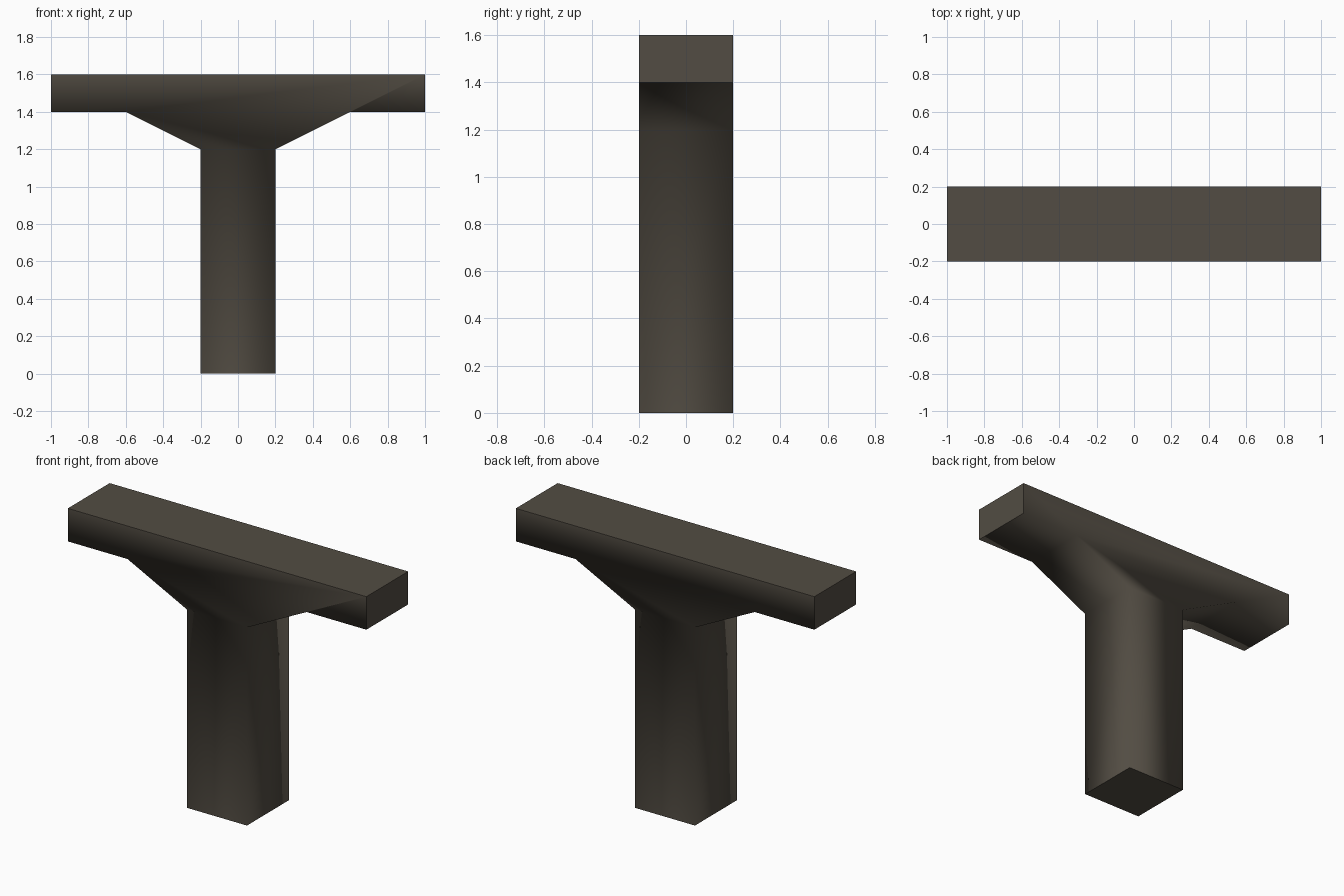
import bpy, bmesh

if "Cube" in bpy.data.objects:
    bpy.data.objects.remove(bpy.data.objects["Cube"])

# Dark concrete
mat = bpy.data.materials.new("dark_concrete")
mat.diffuse_color = (0.085, 0.073, 0.056, 1)
mat.use_nodes = True
mat.node_tree.nodes["Principled BSDF"].inputs["Base Color"].default_value = mat.diffuse_color

# Half outline of the pier (x, z), mirrored to make the full T
half = [(0.2, 0), (0.2, 1.2), (0.6, 1.4), (1, 1.4), (1, 1.6)]
outline = half + [(-x, z) for x, z in reversed(half)]

bm = bmesh.new()
front = bm.faces.new([bm.verts.new((x, -0.2, z)) for x, z in outline])
ext = bmesh.ops.extrude_face_region(bm, geom=[front], use_keep_orig=True)
moved = [g for g in ext["geom"] if isinstance(g, bmesh.types.BMVert)]
bmesh.ops.translate(bm, verts=moved, vec=(0, 0.4, 0))
bmesh.ops.recalc_face_normals(bm, faces=bm.faces)

# Soft shading around the column and haunches; crisp top, foot and arm ends
for f in bm.faces:
    f.smooth = True
for f in bm.faces:
    c = f.calc_center_median()
    if abs(f.normal.z) > 0.99 and (c.z > 1.5 or c.z < 0.1) or abs(c.x) > 0.95:
        for e in f.edges:
            e.smooth = False

mesh = bpy.data.meshes.new("bridge_pier")
bm.to_mesh(mesh)
bm.free()
mesh.materials.append(mat)
pier = bpy.data.objects.new("bridge_pier", mesh)
bpy.context.collection.objects.link(pier)
